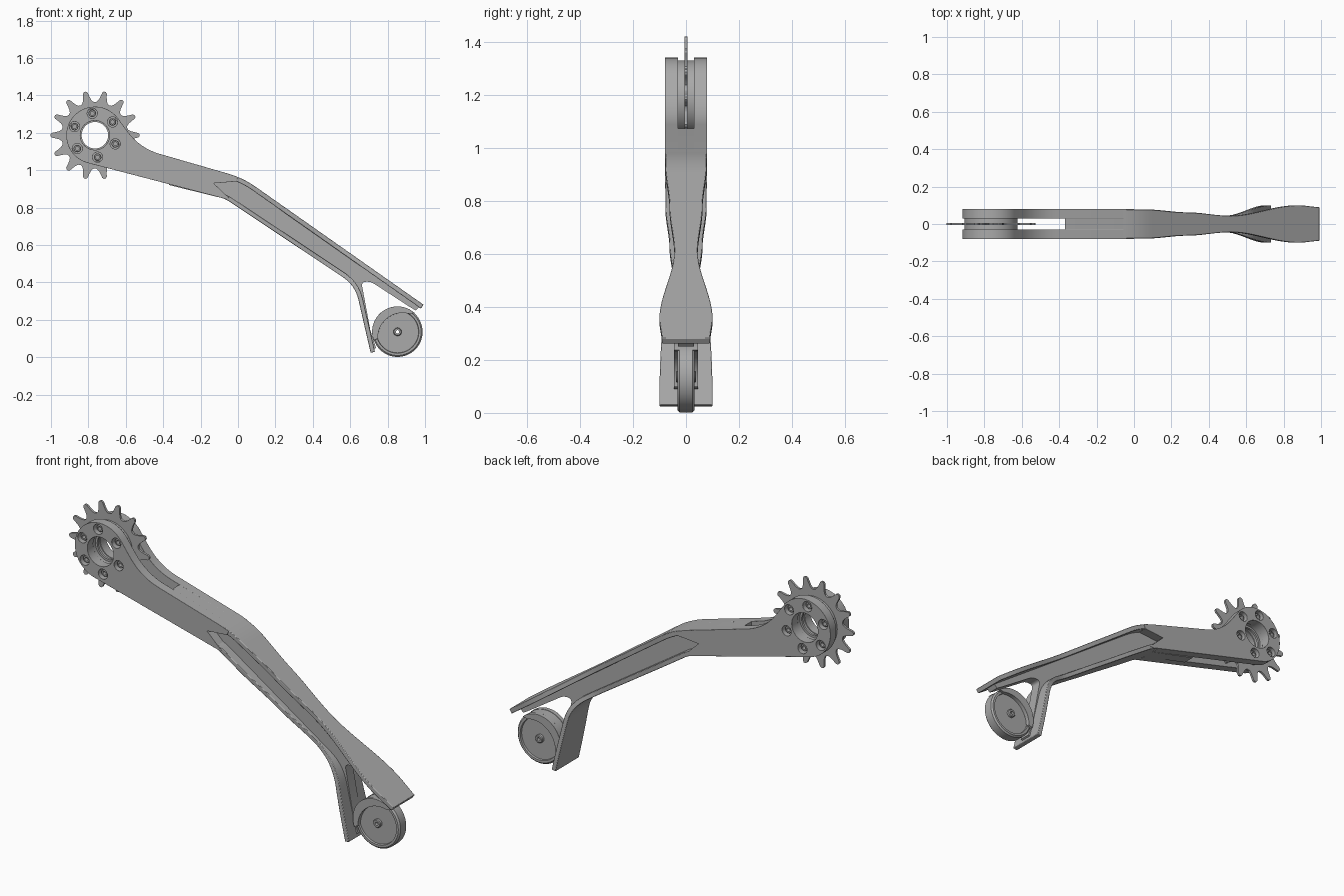
import bpy, bmesh
from math import sin, cos, pi, radians
from mathutils import Vector, Matrix

if "Cube" in bpy.data.objects:
    bpy.data.objects.remove(bpy.data.objects["Cube"])

metal = bpy.data.materials.new("grey_metal")
metal.use_nodes = True
grey = (0.4, 0.4, 0.4, 1)
metal.diffuse_color = grey
metal.node_tree.nodes["Principled BSDF"].inputs["Base Color"].default_value = grey

HUB = (-0.765, 1.187)
WHEEL = (0.853, 0.136)


def arc(center, r, a0=0, a1=360, n=48):
    """Points on an arc in the side plane; a full circle does not repeat its start."""
    steps = n if a1 - a0 == 360 else n - 1
    angles = [radians(a0 + (a1 - a0) * i / steps) for i in range(n)]
    return [(center[0] + r * cos(a), center[1] + r * sin(a)) for a in angles]


def rounded(points, closed=True):
    """Round each corner given as (x, z, cut distance)."""
    out = []
    for i, p in enumerate(points):
        c = Vector(p[:2])
        if len(p) < 3 or (not closed and i in (0, len(points) - 1)):
            out.append(tuple(c))
            continue
        a = Vector(points[i - 1][:2])
        b = Vector(points[(i + 1) % len(points)][:2])
        s, e = c + (a - c).normalized() * p[2], c + (b - c).normalized() * p[2]
        for k in range(9):
            t = k / 8
            out.append(tuple(s * (1 - t) ** 2 + c * 2 * t * (1 - t) + e * t * t))
    return out


def finish(name, bm, bevel=0):
    bmesh.ops.remove_doubles(bm, verts=bm.verts, dist=0.0002)
    bmesh.ops.recalc_face_normals(bm, faces=bm.faces)
    mesh = bpy.data.meshes.new(name)
    bm.to_mesh(mesh)
    bm.free()
    mesh.materials.clear()
    mesh.materials.append(metal)
    ob = bpy.data.objects.new(name, mesh)
    bpy.context.collection.objects.link(ob)
    if bevel:
        mod = ob.modifiers.new("edge_bevel", 'BEVEL')
        mod.width, mod.segments, mod.limit_method = bevel, 2, 'ANGLE'
        mod.angle_limit = radians(50)
    bpy.ops.object.select_all(action='DESELECT')
    ob.select_set(True)
    bpy.context.view_layer.objects.active = ob
    bpy.ops.object.shade_smooth_by_angle(angle=radians(30))
    return ob


def plate(name, loops, y0, y1, bevel=0):
    """Flat outline with holes, extruded from y0 to y1."""
    curve = bpy.data.curves.new(name, 'CURVE')
    curve.dimensions, curve.fill_mode = '2D', 'BOTH'
    curve.extrude = abs(y1 - y0) / 2
    for loop in loops:
        spline = curve.splines.new('POLY')
        spline.points.add(len(loop) - 1)
        for pt, (x, z) in zip(spline.points, loop):
            pt.co = (x, z, 0, 1)
        spline.use_cyclic_u = True
    temp = bpy.data.objects.new(name + "_outline", curve)
    bm = bmesh.new()
    bm.from_mesh(temp.to_mesh())
    temp.to_mesh_clear()
    bpy.data.objects.remove(temp)
    bpy.data.curves.remove(curve)
    bm.transform(Matrix.Translation((0, (y0 + y1) / 2, 0)) @ Matrix.Rotation(pi / 2, 4, 'X'))
    return finish(name, bm, bevel)


def lathe(name, center, profile, n=64):
    """Spin a closed (radius, y) profile about the y axis."""
    bm = bmesh.new()
    rings = [[bm.verts.new((center[0] + r * cos(2 * pi * i / n), y, center[1] + r * sin(2 * pi * i / n)))
              for r, y in profile] for i in range(n)]
    for i in range(n):
        a, b = rings[i], rings[(i + 1) % n]
        for j in range(len(profile)):
            k = (j + 1) % len(profile)
            bm.faces.new((a[j], a[k], b[k], b[j]))
    return finish(name, bm)


def width_at(x, knots):
    """Half width, eased between (x, half width) knots."""
    for (x0, w0), (x1, w1) in zip(knots, knots[1:]):
        if x <= x1:
            t = max(0, (x - x0) / (x1 - x0))
            return w0 + (w1 - w0) * t * t * (3 - 2 * t)
    return knots[-1][1]


def flange(name, path, thick, side, knots):
    """Strip along a path, thickened to one side, of varying width."""
    pts = [Vector(path[0])]
    for q in path[1:]:
        a, q = pts[-1].copy(), Vector(q)
        n = max(1, int((q - a).length / 0.02))
        pts += [a.lerp(q, k / n) for k in range(1, n + 1)]
    bm, rings = bmesh.new(), []
    for i, p in enumerate(pts):
        t = (pts[min(i + 1, len(pts) - 1)] - pts[max(i - 1, 0)]).normalized()
        q = p + Vector((-t.y, t.x)) * thick * side
        w = width_at(p.x, knots)
        rings.append([bm.verts.new(v) for v in
                      ((p.x, -w, p.y), (p.x, w, p.y), (q.x, w, q.y), (q.x, -w, q.y))])
    for a, b in zip(rings, rings[1:]):
        for j in range(4):
            k = (j + 1) % 4
            bm.faces.new((a[j], a[k], b[k], b[j]))
    bm.faces.new(rings[0])
    bm.faces.new(rings[-1])
    return finish(name, bm, 0.003)


# Fork plates and the solid block joining them
bolts = [arc(HUB, 0.118, a, a + 1, 2)[0] for a in range(37, 397, 60)]
block_end = [(-0.068, 0.847, 0.06), (-0.042, 0.846), (-0.13, 0.93), (-0.01, 0.94), (0.0, 0.963)]
fork = arc(HUB, 0.153, 35, 256, 40) + rounded(block_end + [(-0.05, 0.981), (-0.525, 1.118, 0.11),
                                              (-0.64, 1.275)], closed=False)[:-1]
holes = [arc(HUB, 0.078)] + [arc(b, 0.027, n=20) for b in bolts]
for label, s in (("right", -1), ("left", 1)):
    plate(label + "_fork_plate", [fork] + holes, s * 0.03, s * 0.08, 0.005)
plate("fork_block", [[(-0.37, 0.921)] + [p[:2] for p in block_end] + [(-0.05, 0.981), (-0.37, 1.073)]],
      -0.032, 0.032)

# Sprocket with its spacer rings and recessed bolts
TEETH = 14
tooth = [(-0.5, 0.177), (-0.37, 0.18), (-0.25, 0.193), (-0.17, 0.213), (-0.12, 0.231), (-0.05, 0.238)]
tooth += [(-f, r) for f, r in reversed(tooth[1:])]
teeth = [arc(HUB, r, (i + f) * 360 / TEETH, 361, 2)[0] for i in range(TEETH) for f, r in tooth]
plate("sprocket", [teeth, arc(HUB, 0.071)], -0.006, 0.006)
for label, s in (("right", -1), ("left", 1)):
    plate(label + "_spacer", [arc(HUB, 0.142), arc(HUB, 0.082)], s * 0.006, s * 0.03)
    for i, b in enumerate(bolts):
        lathe(f"{label}_bolt_{i + 1}", b, [(0.01, s * 0.03), (0.02, s * 0.03), (0.02, s * 0.062),
                                           (0.017, s * 0.066), (0.01, s * 0.066)], 20)

# Thin web between the flanges, running down into the strut
plate("arm_web", [rounded([(-0.2, 0.99), (0.028, 0.94, 0.06), (0.975, 0.275), (0.95, 0.25),
                           (0.92, 0.268), (0.705, 0.408, 0.03), (0.66, 0.4, 0.02), (0.708, 0.142),
                           (0.738, 0.05), (0.715, 0.04), (0.635, 0.385, 0.06),
                           (-0.06, 0.865, 0.05), (-0.2, 0.9)])], -0.03, 0.03)

# Upper and lower flanges
narrowing = [(-0.1, 0.078), (0.05, 0.078), (0.28, 0.062), (0.52, 0.044)]
flange("upper_flange", rounded([(-0.06, 0.984), (0.028, 0.958, 0.08), (0.992, 0.281)], False),
       0.025, -1, narrowing + [(0.88, 0.1), (1.0, 0.09)])
flange("lower_flange", rounded([(-0.1, 0.855), (-0.068, 0.847, 0.03), (0.626, 0.385, 0.08),
                                (0.709, 0.024)], False),
       0.024, 1, narrowing[:-1] + [(0.49, 0.045), (0.7, 0.1), (0.74, 0.1)])

# Wheel, its side discs and axle, and the bracket arched over it
lathe("wheel", WHEEL, [(0.02, -0.022), (0.112, -0.022), (0.114, -0.032), (0.126, -0.032), (0.134, -0.024),
                       (0.134, 0.024), (0.126, 0.032), (0.114, 0.032), (0.112, 0.022), (0.02, 0.022)])
lathe("axle", WHEEL, [(0.009, -0.038), (0.018, -0.038), (0.022, -0.034), (0.022, 0.034),
                      (0.018, 0.038), (0.009, 0.038)], 32)
bracket = arc(WHEEL, 0.136, 48, 200, 32) + arc((0.88, 0.105), 0.132, 75, 182, 24)[::-1]
for label, s in (("right", -1), ("left", 1)):
    plate(label + "_wheel_bracket", [bracket], s * 0.024, s * 0.046, 0.003)
